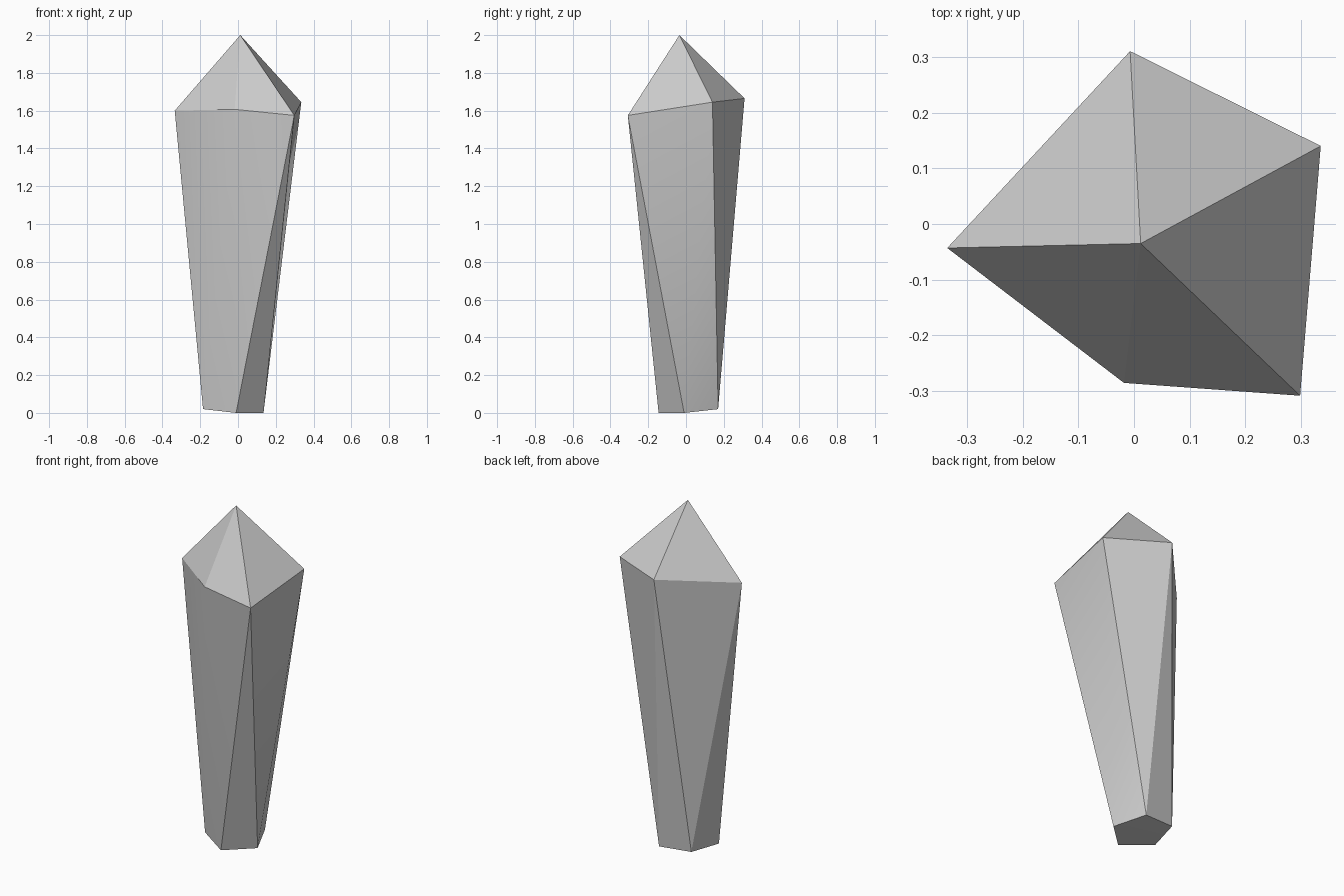
import bpy
import bmesh
from mathutils import Vector

cube = bpy.data.objects.get("Cube")
if cube:
    bpy.data.objects.remove(cube, do_unlink=True)

# Stone colour
stone = bpy.data.materials.new("grey_stone")
stone.use_nodes = True
grey = (0.6, 0.6, 0.6, 1.0)
stone.diffuse_color = grey
stone.node_tree.nodes["Principled BSDF"].inputs["Base Color"].default_value = grey

# Matching corners of the slanted foot and the wide, uneven shoulder
foot = [(-0.185, -0.043, 0.02), (-0.01, -0.145, 0), (0.135, -0.01, 0),
        (0.057, 0.17, 0.02), (-0.14, 0.15, 0.032)]
shoulder = [(-0.335, -0.043, 1.6), (-0.018, -0.285, 1.607), (0.298, -0.308, 1.575),
            (0.335, 0.14, 1.645), (-0.007, 0.31, 1.665)]
tip = (0.012, -0.035, 2.0)

# Faceted crystal: the facets are the hull of foot, shoulder and tip
bm = bmesh.new()
for corner in foot + shoulder + [tip]:
    bm.verts.new(Vector(corner))
bmesh.ops.convex_hull(bm, input=bm.verts[:])
bmesh.ops.recalc_face_normals(bm, faces=bm.faces[:])
mesh = bpy.data.meshes.new("crystal")
bm.to_mesh(mesh)
bm.free()
mesh.materials.append(stone)

crystal = bpy.data.objects.new("crystal", mesh)
bpy.context.collection.objects.link(crystal)
bpy.ops.object.select_all(action="DESELECT")
crystal.select_set(True)
bpy.context.view_layer.objects.active = crystal
bpy.ops.object.shade_smooth_by_angle(angle=0.5)
